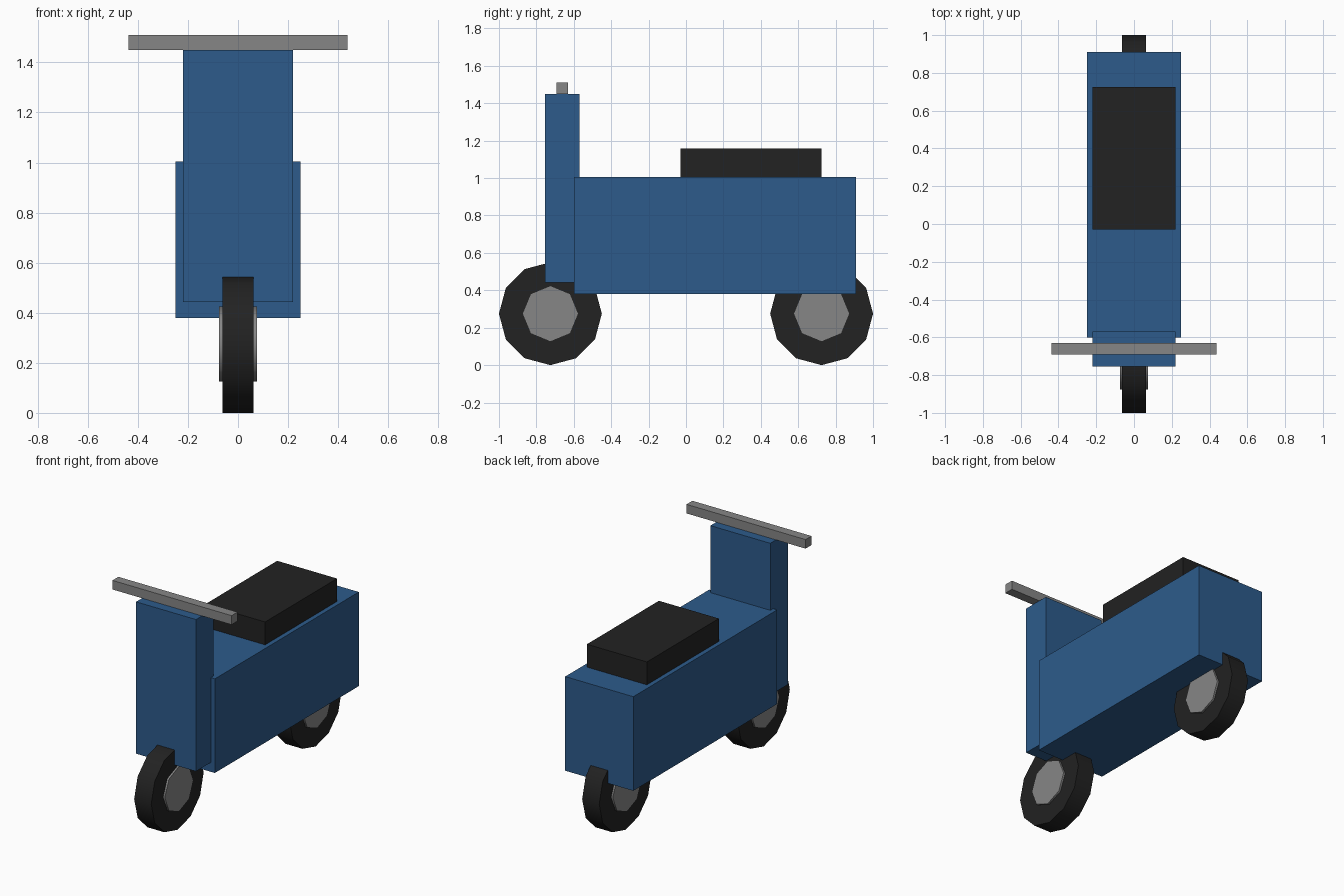
import bpy
import bmesh
import math
from mathutils import Matrix

cube = bpy.data.objects.get("Cube")
if cube:
    bpy.data.objects.remove(cube, do_unlink=True)


def material(name, colour):
    mat = bpy.data.materials.new(name)
    mat.use_nodes = True
    mat.diffuse_color = (*colour, 1)
    mat.node_tree.nodes["Principled BSDF"].inputs["Base Color"].default_value = (*colour, 1)
    return mat


BLUE = material("blue paint", (0.026, 0.105, 0.26))
BLACK = material("black rubber", (0.016, 0.016, 0.016))
GREY = material("grey metal", (0.24, 0.24, 0.24))


def add_object(name, bm, mat, location):
    mesh = bpy.data.meshes.new(name)
    bm.to_mesh(mesh)
    bm.free()
    mesh.materials.append(mat)
    obj = bpy.data.objects.new(name, mesh)
    obj.location = location
    bpy.context.collection.objects.link(obj)
    return obj


def box(name, mat, width, y, z):
    """Box centred on x, spanning the given y and z ranges."""
    bm = bmesh.new()
    bmesh.ops.create_cube(bm, size=1)
    bmesh.ops.scale(bm, vec=(width, y[1] - y[0], z[1] - z[0]), verts=bm.verts)
    return add_object(name, bm, mat, (0, sum(y) / 2, sum(z) / 2))


def disc(name, mat, sides, radius, width, y):
    """Low-poly cylinder with its axle along x."""
    bm = bmesh.new()
    bmesh.ops.create_cone(bm, cap_ends=True, segments=sides, radius1=radius,
                          radius2=radius, depth=width,
                          matrix=Matrix.Rotation(math.pi / 2, 4, 'Y'))
    obj = add_object(name, bm, mat, (0, y, TYRE_RADIUS))
    bpy.ops.object.select_all(action='DESELECT')
    obj.select_set(True)
    bpy.context.view_layer.objects.active = obj
    bpy.ops.object.shade_smooth_by_angle(angle=math.radians(50))
    return obj


# Body, front shield, seat and handlebar
box("body", BLUE, 0.5, (-0.6, 0.91), (0.38, 1.005))
box("front_shield", BLUE, 0.44, (-0.755, -0.57), (0.442, 1.45))
box("seat", BLACK, 0.44, (-0.03, 0.725), (1.005, 1.157))
box("handlebar", GREY, 0.875, (-0.692, -0.63), (1.45, 1.51))

# Wheels with hubs standing slightly proud of the tyres
TYRE_RADIUS = 0.275
for end, y in (("front", -0.725), ("rear", 0.725)):
    disc(end + "_tyre", BLACK, 12, TYRE_RADIUS, 0.125, y)
    disc(end + "_hub", GREY, 8, 0.15, 0.15, y)
